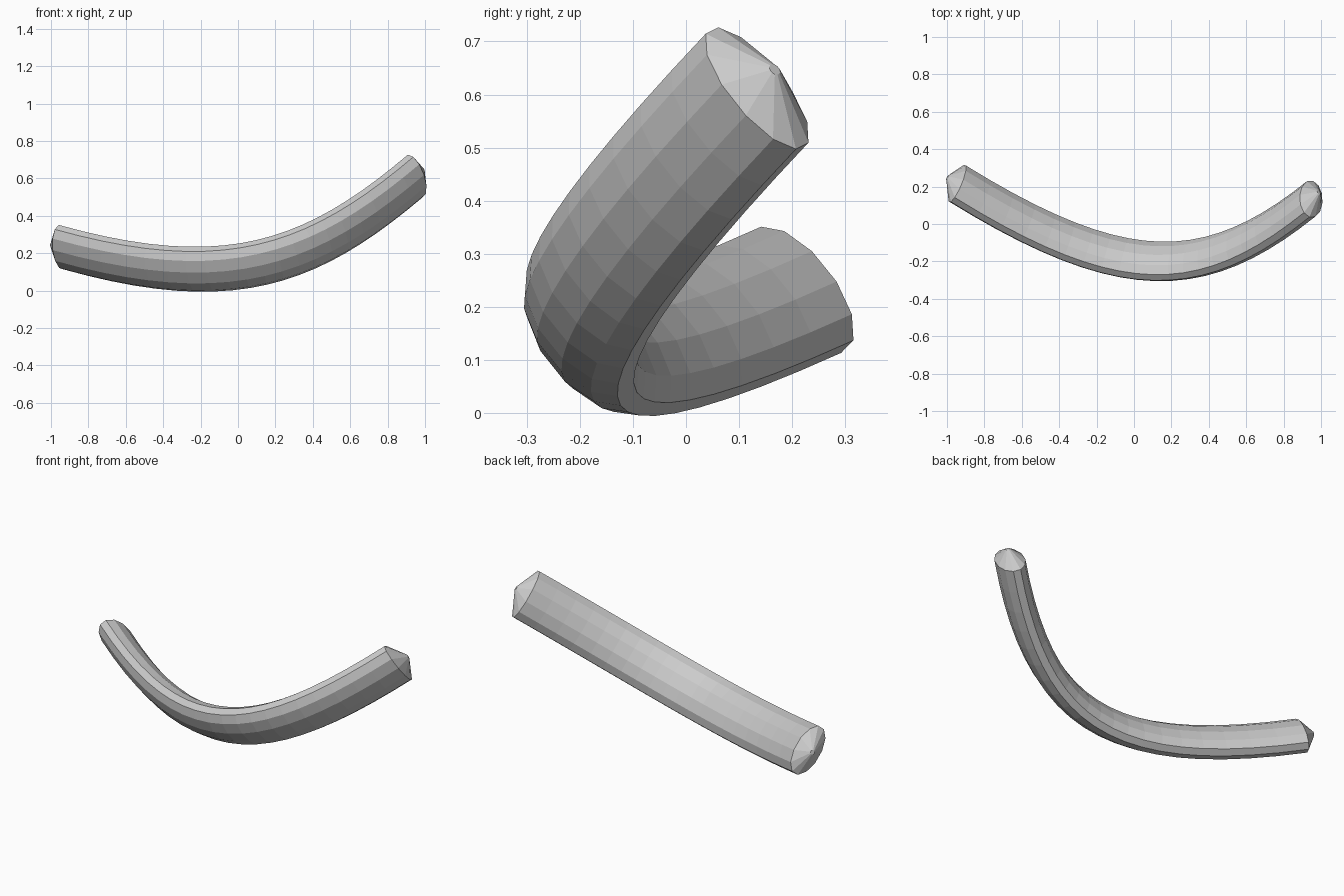
import bpy, bmesh, math
from mathutils import Vector

if "Cube" in bpy.data.objects:
    bpy.data.objects.remove(bpy.data.objects["Cube"])

# Planar centre line as a cubic curve
P = [Vector(p) for p in ((-.945, .217, .232), (-.05, -.337, -.018),
                         (.388, -.313, .139), (.947, .134, .612))]
SIDES, STEPS = 12, 20
HALF_W, HALF_T = .145, .076   # cross-section: wide across the bend plane, thin within it
TIP, HOLE = .064, .09         # end cone length, tip disc scale


def point(t):
    s = 1 - t
    return s**3 * P[0] + 3*s*s*t * P[1] + 3*s*t*t * P[2] + t**3 * P[3]


def tangent(t):
    s = 1 - t
    return (s*s * (P[1]-P[0]) + 2*s*t * (P[2]-P[1]) + t*t * (P[3]-P[2])).normalized()


normal = (P[3]-P[0]).cross(point(.5)-P[0]).normalized()
bm = bmesh.new()


def ring(t, scale=1, shift=0):
    tan = tangent(t)
    wide = (normal - tan * normal.dot(tan)).normalized()
    thin = tan.cross(wide)
    c = point(t) + tan * shift
    verts = []
    for i in range(SIDES):
        a = 2 * math.pi * (i + .5) / SIDES
        # tip discs are round, the tube itself is flattened
        w, h = (HALF_W*scale, HALF_T*scale) if scale == 1 else (.012, .012)
        verts.append(bm.verts.new(c + wide*w*math.cos(a) + thin*h*math.sin(a)))
    return verts


# Tube rings with a blunt cone at each end
rings = [ring(0, HOLE, -TIP)] + [ring(i/STEPS) for i in range(STEPS+1)] + [ring(1, HOLE, TIP)]
for a, b in zip(rings, rings[1:]):
    for i in range(SIDES):
        j = (i + 1) % SIDES
        bm.faces.new((a[i], a[j], b[j], b[i]))
bm.faces.new(rings[0][::-1])
bm.faces.new(rings[-1])
bmesh.ops.recalc_face_normals(bm, faces=bm.faces)

mesh = bpy.data.meshes.new("curved_bar")
bm.to_mesh(mesh)
bm.free()
bpy.context.collection.objects.link(bpy.data.objects.new("curved_bar", mesh))
